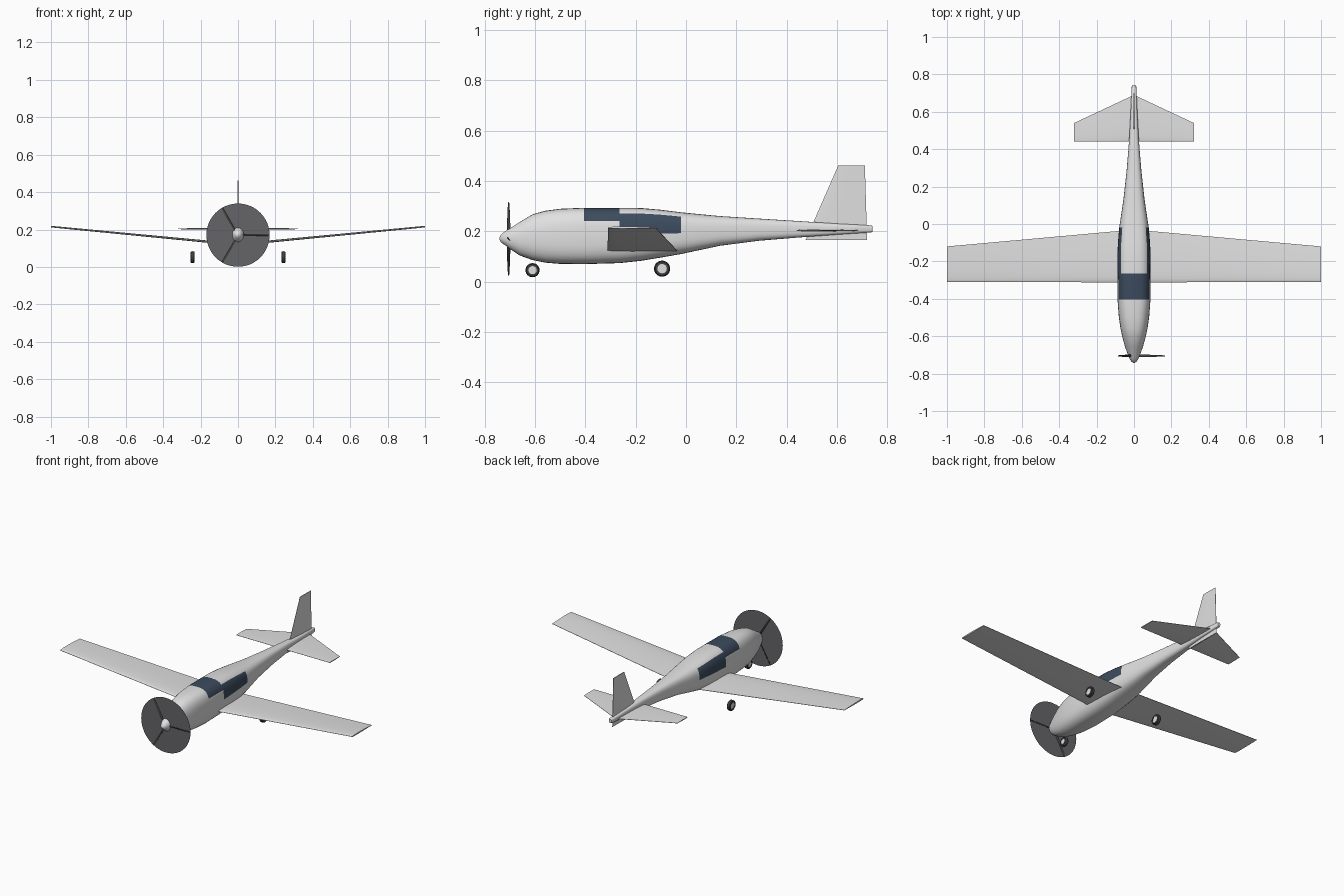
import bpy, bmesh, math
from math import sin, cos, pi, copysign
from mathutils import Matrix, Vector

if "Cube" in bpy.data.objects:
    bpy.data.objects.remove(bpy.data.objects["Cube"], do_unlink=True)


def material(name, r, g, b):
    m = bpy.data.materials.new(name)
    m.use_nodes = True
    m.diffuse_color = (r, g, b, 1)
    m.node_tree.nodes["Principled BSDF"].inputs["Base Color"].default_value = (r, g, b, 1)
    return m


PAINT = material("pale grey paint", 0.75, 0.75, 0.75)
GLASS = material("dark blue glass", 0.045, 0.07, 0.11)
DISC = material("propeller blur grey", 0.13, 0.13, 0.14)
BLADE = material("blade black", 0.05, 0.05, 0.05)
RUBBER = material("tyre black", 0.05, 0.05, 0.05)


def finish(name, bm, mats, fix_normals=True):
    if fix_normals:
        bmesh.ops.recalc_face_normals(bm, faces=bm.faces)
    me = bpy.data.meshes.new(name)
    bm.to_mesh(me)
    bm.free()
    ob = bpy.data.objects.new(name, me)
    bpy.context.collection.objects.link(ob)
    for m in mats:
        me.materials.append(m)
    bpy.ops.object.select_all(action='DESELECT')
    ob.select_set(True)
    bpy.context.view_layer.objects.active = ob
    bpy.ops.object.shade_smooth_by_angle(angle=math.radians(35))
    return ob


def loft(name, rings, mats, rule=None, closed=False):
    """Skin a list of equal rings of points; rule(ring, segment) picks the material."""
    bm = bmesh.new()
    vs = [[bm.verts.new(p) for p in ring] for ring in rings]
    n = len(vs[0])
    for i in range(len(vs) - (0 if closed else 1)):
        a, b = vs[i], vs[(i + 1) % len(vs)]
        for j in range(n):
            k = (j + 1) % n
            f = bm.faces.new((a[j], a[k], b[k], b[j]))
            if rule:
                f.material_index = rule(i, j)
    if not closed:
        bm.faces.new(vs[0])
        bm.faces.new(vs[-1])
    return finish(name, bm, mats)


# Fuselage stations: y, bottom z, top z, half width
STATIONS = [
    (-.742, .168, .176, .004), (-.735, .156, .188, .015), (-.72, .146, .2, .024),
    (-.70, .13, .212, .032), (-.66, .104, .238, .047), (-.61, .086, .268, .061),
    (-.56, .076, .282, .072), (-.5, .071, .29, .081), (-.405, .07, .294, .088),
    (-.265, .074, .294, .089), (-.18, .083, .293, .089), (-.1, .096, .286, .086),
    (-.02, .11, .276, .079), (.06, .127, .268, .067), (.135, .143, .261, .056),
    (.29, .163, .251, .039), (.45, .176, .241, .026), (.6, .187, .231, .018),
    (.735, .196, .224, .012), (.742, .199, .221, .009)]
SEG = 32


def section(y, low, high, half):
    """Squared oval around the body axis, rounder at the nose."""
    e = 2 / (2 + min(1, (y + .742) / .3))
    mid, rz = (low + high) / 2, (high - low) / 2
    ring = []
    for j in range(SEG):
        c, s = cos(2 * pi * j / SEG), sin(2 * pi * j / SEG)
        ring.append((copysign(abs(c) ** e, c) * half, y, mid + copysign(abs(s) ** e, s) * rz))
    return ring


def glazing(i, j):
    y = (STATIONS[i][0] + STATIONS[i + 1][0]) / 2
    if -.405 < y < -.265:                       # windscreen band over the top
        return int(2 <= j < 14)
    if -.265 < y < -.02:                        # side windows
        return int(j < 4 or 12 <= j < 16)
    return 0


loft("fuselage", [section(*s) for s in STATIONS], [PAINT, GLASS], glazing)


def foil(lead, chord, upper, lower, count=12):
    """Aerofoil outline as (chordwise, thickness) pairs."""
    def shape(t):
        return 2.6 * (.3 * math.sqrt(t) - .126 * t - .35 * t * t + .284 * t ** 3 - .105 * t ** 4)
    ts = [(1 - cos(pi * k / count)) / 2 for k in range(count + 1)]
    top = [(lead + t * chord, upper * shape(t) * 1.28 + .0008) for t in reversed(ts)]
    low = [(lead + t * chord, -lower * shape(t) * 1.28 - .0008) for t in ts]
    return top + low


def surface(name, spans, upright=False):
    """Spans: distance along the surface, offset, leading edge, chord, upper, lower."""
    rings = []
    for along, off, lead, chord, up, lo in spans:
        pts = foil(lead, chord, up, lo)
        rings.append([(t, y, along) if upright else (along, y, off + t) for y, t in pts])
    return loft(name, rings, [PAINT])


# Wing with dihedral, tailplane and fin
tip, root = (.214, -.31, .19, .015, .006), (.118, -.312, .282, .022, .012)
surface("wing", [(-1, *tip), (0, *root), (1, *tip)])
tip, root = (.204, .44, .1, .005, .005), (.204, .44, .25, .011, .011)
surface("tailplane", [(-.32, *tip), (0, *root), (.32, *tip)])
surface("fin", [(.165, 0, .475, .245, .008, .008), (.462, 0, .605, .106, .005, .005)], True)

# Propeller: paper-thin swept disc and three twisted blades
HUB = Vector((0, -.705, .17))
bm = bmesh.new()
bmesh.ops.create_circle(bm, cap_ends=True, segments=48, radius=.169,
                        matrix=Matrix.Translation(HUB) @ Matrix.Rotation(pi / 2, 4, 'X'))
finish("propeller_disc", bm, [DISC], False)

for n in range(3):
    turn = Matrix.Rotation(-2 * pi * n / 3, 4, 'Y')
    rings = []
    for r, width, pitch in ((.015, .006, 60), (.05, .009, 50), (.1, .009, 38),
                            (.145, .007, 28), (.167, .003, 24)):
        twist = Matrix.Rotation(math.radians(pitch), 4, 'X')
        ring = []
        for k in range(10):
            a = 2 * pi * k / 10
            p = twist @ Vector((0, sin(a) * .0022, cos(a) * width))
            ring.append(HUB + turn @ (p + Vector((r, 0, 0))))
        rings.append(ring)
    loft("propeller_blade_%d" % (n + 1), rings, [BLADE])


# Wheels: tyre turned around the axle, with a pale hub
def wheel(name, x, y, z, radius, half):
    rim = radius * .58
    outline = [(rim, -half), (radius * .85, -half), (radius * .96, -half * .7), (radius, 0),
               (radius * .96, half * .7), (radius * .85, half), (rim, half)]
    rings = []
    for k in range(28):
        a = 2 * pi * k / 28
        rings.append([(x + w, y + r * cos(a), z + r * sin(a)) for r, w in outline])
    loft(name + "_tyre", rings, [RUBBER], closed=True)
    bm = bmesh.new()
    bmesh.ops.create_cone(bm, cap_ends=True, segments=28, radius1=rim, radius2=rim, depth=half * 1.7,
                          matrix=Matrix.Translation((x, y, z)) @ Matrix.Rotation(pi / 2, 4, 'Y'))
    finish(name + "_hub", bm, [PAINT])


wheel("nose_wheel", 0, -.61, .046, .028, .011)
for side, x in (("left", .243), ("right", -.243)):
    wheel(side + "_main_wheel", x, -.095, .052, .032, .011)
